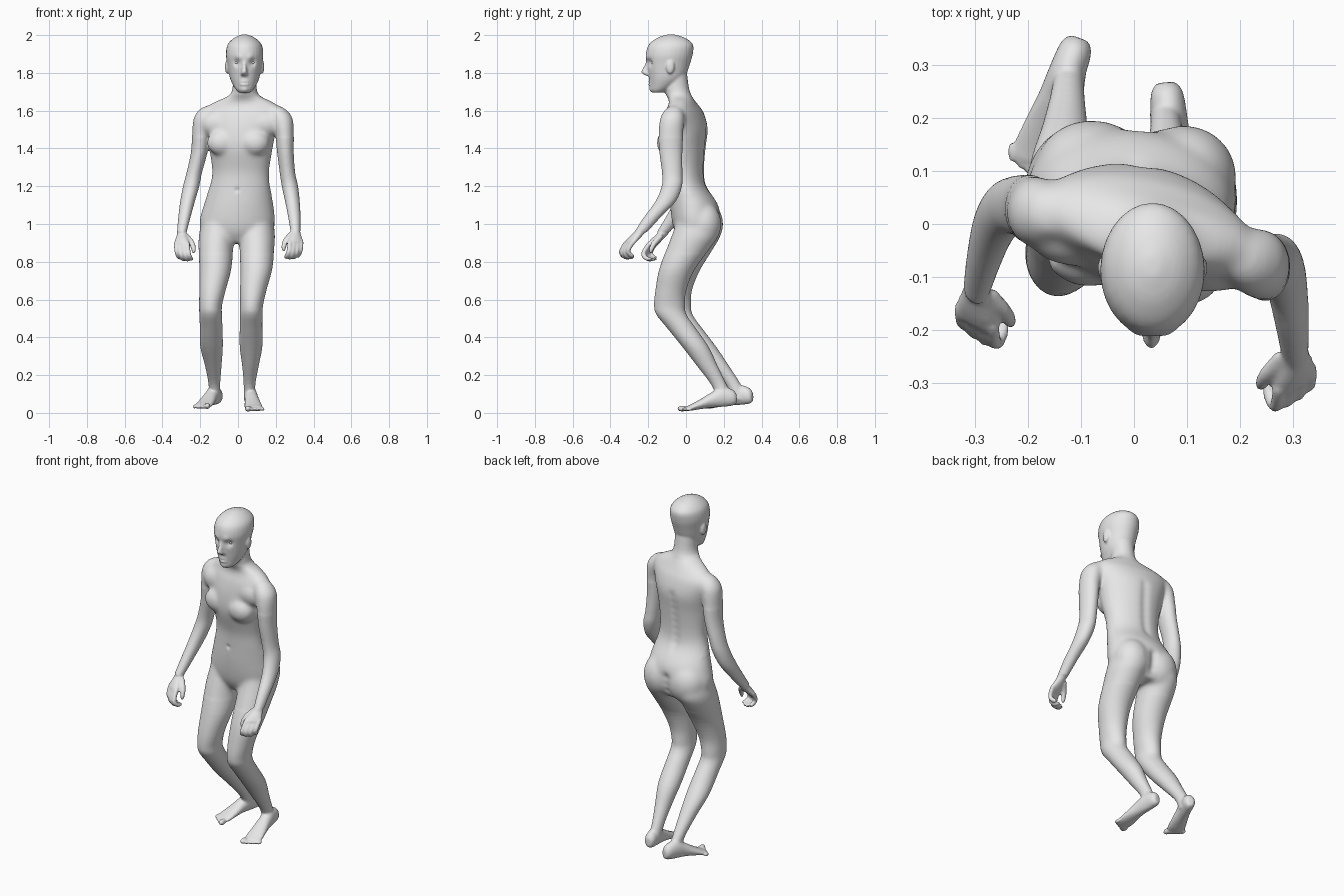
import bpy, bmesh, math
from mathutils import Vector, Matrix

cube = bpy.data.objects.get("Cube")
if cube:
    bpy.data.objects.remove(cube, do_unlink=True)

skin = bpy.data.materials.new("plain grey")
skin.use_nodes = True
skin.diffuse_color = (0.8, 0.8, 0.8, 1)
skin.node_tree.nodes["Principled BSDF"].inputs["Base Color"].default_value = skin.diffuse_color

SIDES = 28
UP = Vector((0, 0, 1))
bm = bmesh.new()


def spline(rows, steps=4):
    """Catmull-Rom interpolation of every column of a table."""
    out = []
    for i in range(len(rows) - 1):
        quad = zip(rows[max(i - 1, 0)], rows[i], rows[i + 1], rows[min(i + 2, len(rows) - 1)])
        quad = list(quad)
        for k in range(steps):
            t = k / steps
            out.append([b + (c - a) * t / 2 + (a - 2.5 * b + 2 * c - d / 2) * t * t
                        + (1.5 * b - a / 2 - 1.5 * c + d / 2) * t ** 3 for a, b, c, d in quad])
    return out + [list(rows[-1])]


def loft(rings):
    """Skin a closed tube over rings given as centre and two half axes."""
    loops = []
    for c, u, v in rings:
        angles = [math.tau * k / SIDES for k in range(SIDES)]
        loops.append([bm.verts.new(c + u * math.cos(a) + v * math.sin(a)) for a in angles])
    for low, high in zip(loops, loops[1:]):
        for k in range(SIDES):
            n = (k + 1) % SIDES
            bm.faces.new((low[k], low[n], high[n], high[k]))
    bm.faces.new(loops[0][::-1])
    bm.faces.new(loops[-1])


def level_loft(rows):
    """Loft through level rings: height, centre x, centre y, half width, half depth, yaw."""
    rings = []
    for z, x, y, w, d, yaw in spline(rows):
        c, s = math.cos(math.radians(yaw)), math.sin(math.radians(yaw))
        rings.append((Vector((x, y, z)), Vector((c * w, s * w, 0)), Vector((-s * d, c * d, 0))))
    loft(rings)


def ball(target, centre, size):
    place = Matrix.Translation(centre) @ Matrix.Diagonal((*size, 1))
    bmesh.ops.create_uvsphere(target, u_segments=20, v_segments=14, radius=1, matrix=place)


def finger(points, radii, across):
    """Tapered tube through a few joints."""
    rows = spline([(*p, r) for p, r in zip(points, radii)], 5)
    path = [Vector(r[:3]) for r in rows]
    rings = []
    for i, row in enumerate(rows):
        along = (path[min(i + 1, len(path) - 1)] - path[max(i - 1, 0)]).normalized()
        rings.append((path[i], across * row[3], along.cross(across).normalized() * row[3]))
    loft(rings)


# Torso and neck, twisted so that the left shoulder leads
level_loft([
    (.9, -.005, .055, .1, .08, -4), (.95, -.005, .058, .175, .115, -4),
    (1.01, -.005, .055, .2, .128, -5), (1.1, .003, .043, .186, .127, -6),
    (1.2, .01, .01, .161, .098, -8), (1.28, .014, 0, .153, .095, -10),
    (1.4, .015, -.012, .17, .114, -12), (1.5, .017, -.006, .19, .117, -13),
    (1.58, .022, -.008, .215, .097, -13), (1.62, .027, -.012, .198, .077, -12),
    (1.65, .03, -.02, .148, .067, -9), (1.68, .033, -.037, .083, .067, -5),
    (1.72, .035, -.05, .064, .066, 0), (1.8, .035, -.055, .062, .06, 0)])

# Upper chest, breasts and buttocks
for x, y, z, size in ((.14, -.07, 1.53, (.1, .06, .07)), (-.11, -.025, 1.53, (.09, .055, .07)),
                      (.09, -.096, 1.43, (.078, .06, .07)), (-.085, -.062, 1.43, (.078, .058, .07)),
                      (.095, .09, 1.0, (.1, .098, .12)), (-.08, .098, 1.0, (.11, .1, .12))):
    ball(bm, (x, y, z), size)

# Head
level_loft([
    (1.695, .035, -.148, .028, .03, 0), (1.71, .035, -.138, .045, .05, 0),
    (1.74, .035, -.116, .064, .075, 0), (1.78, .035, -.1, .08, .097, 0),
    (1.85, .035, -.093, .092, .115, 0), (1.9, .035, -.088, .099, .124, 0),
    (1.95, .035, -.08, .09, .117, 0), (1.985, .035, -.078, .056, .074, 0),
    (2.003, .035, -.08, .015, .02, 0)])

# Nose, lips and ears
level_loft([
    (1.785, .033, -.198, .016, .014, 0), (1.797, .033, -.206, .019, .026, 0),
    (1.81, .033, -.208, .015, .028, 0), (1.84, .034, -.2, .011, .02, 0),
    (1.875, .035, -.193, .01, .015, 0)])
for z in (1.739, 1.754):
    ball(bm, (.034, -.182, z), (.027, .018, .009))
for side in (1, -1):
    ball(bm, (.035 + side * .094, -.083, 1.832), (.01, .022, .037))

# Limbs: height, half width, half depth, left centre, right centre
ARM = [
    (1.625, .025, .025, .2, -.062, -.15, .015), (1.605, .045, .046, .212, -.067, -.162, .02),
    (1.56, .058, .065, .232, -.073, -.178, .022), (1.48, .05, .066, .246, -.08, -.193, .026),
    (1.38, .044, .061, .251, -.08, -.205, .033), (1.27, .041, .054, .262, -.073, -.232, .035),
    (1.2, .043, .054, .275, -.075, -.248, .024), (1.12, .039, .054, .288, -.108, -.267, -.008),
    (1.04, .033, .045, .298, -.175, -.283, -.06), (.96, .026, .035, .304, -.238, -.297, -.118)]
LEG = [
    (1.03, .08, .1, .1, .055, -.107, .065), (.95, .096, .124, .1, .052, -.11, .062),
    (.88, .093, .117, .1, .018, -.117, .035), (.76, .084, .094, .097, -.048, -.12, -.018),
    (.65, .07, .082, .081, -.08, -.135, -.05), (.57, .061, .082, .072, -.087, -.145, -.055),
    (.52, .06, .08, .07, -.077, -.145, -.045), (.45, .06, .076, .069, -.025, -.142, .008),
    (.35, .06, .07, .069, .05, -.14, .09), (.25, .044, .055, .066, .112, -.131, .172),
    (.15, .031, .041, .061, .174, -.125, .25), (.07, .032, .042, .062, .21, -.122, .29)]
for rows in (ARM, LEG):
    level_loft([(z, xl, yl, w, d, 0) for z, w, d, xl, yl, xr, yr in rows])
    level_loft([(z, xr, yr, w, d, 0) for z, w, d, xl, yl, xr, yr in rows])


def hand(side, wrist):
    """Loosely curled hand in a frame of reach, thumb side and palm normal."""
    def flip(v):
        return Vector((v.x * side, v.y, v.z))

    reach, thumb = Vector((0, -.7, -.71)), Vector((-.88, -.47, 0))
    palm = flip(reach.cross(thumb).normalized())
    reach, thumb = flip(reach), flip(thumb)

    def at(a, b, c):
        return wrist + reach * a + thumb * b + palm * c

    rows = [(-.02, .024, .022), (.02, .03, .021), (.06, .042, .02), (.09, .044, .016)]
    loft([(at(a, 0, 0), thumb * w, palm * t) for a, w, t in spline(rows)])
    for offset, size in ((.035, .95), (.012, 1.05), (-.012, 1), (-.035, .8)):
        joints = [(.07, 0), (.09, 0), (.095 + .045 * size, .014),
                  (.095 + .052 * size, .045), (.127, .07 * size)]
        finger([at(a, offset, c) for a, c in joints], (.012, .013, .0125, .012, .008), thumb)
    finger([at(.01, .02, .01), at(.05, .05, .022), at(.085, .056, .035), at(.105, .05, .045)],
           (.016, .015, .013, .008), palm)


hand(1, Vector((.304, -.24, .96)))
hand(-1, Vector((-.297, -.122, .95)))


def foot(heel, tip):
    """Foot lofted from heel to ball, with five toes; the big toe is inside."""
    run = tip - heel
    inner = Vector((run.y, -run.x, 0)).normalized()
    if inner.x * heel.x > 0:
        inner = -inner
    rows = [(0, .018, .05, .008), (.07, .031, .085, 0), (.25, .035, .105, 0), (.42, .037, .083, .003),
            (.62, .044, .054, .002), (.78, .049, .035, 0), (.87, .046, .024, .002)]
    loft([(heel + run * t + UP * (lift + h / 2), inner * w, UP * (h / 2))
          for t, w, h, lift in spline(rows)])
    for i in range(5):
        r = .016 if i == 0 else .0115 - i * .0004
        spot = heel + run * (.93 - .022 * i) + inner * (.036 - .0205 * i) + UP * r
        ball(bm, spot, (r, .028 - i * .002, r))


foot(Vector((.06, .268, .041)), Vector((.09, -.037, .004)))
foot(Vector((-.103, .352, .05)), Vector((-.203, .078, .018)))

# Fuse the parts into one skin
bmesh.ops.recalc_face_normals(bm, faces=bm.faces[:])
mesh = bpy.data.meshes.new("body")
bm.to_mesh(mesh)
bm.free()
body = bpy.data.objects.new("body", mesh)
bpy.context.collection.objects.link(body)
mesh.materials.append(skin)
bpy.context.view_layer.objects.active = body
body.select_set(True)
fuse = body.modifiers.new("fuse", 'REMESH')
fuse.mode, fuse.voxel_size, fuse.use_smooth_shade = 'VOXEL', .006, True
bpy.ops.object.modifier_apply(modifier="fuse")


def on_trunk(p):
    """Trunk, hips and shoulders, without the hanging arms."""
    reach = .22 if p.z < 1.15 else .16
    return .84 < p.z < 1.68 and (p.z > 1.46 or abs(p.x - .01) < reach)


# Soften the seams, most of all where the limbs meet the trunk
trunk = body.vertex_groups.new(name="trunk")
trunk.add([v.index for v in body.data.vertices if on_trunk(v.co)], 1, 'REPLACE')
for name, group, count in (("blend", "trunk", 55), ("relax", "", 5)):
    soften = body.modifiers.new(name, 'SMOOTH')
    soften.factor, soften.iterations, soften.vertex_group = .5, count, group
    bpy.ops.object.modifier_apply(modifier=name)


def push(centre, radius, move):
    """Soft sculpting stroke."""
    centre, move = Vector(centre), Vector(move)
    for v in body.data.vertices:
        gap = (v.co - centre).length_squared / radius ** 2
        if gap < 6:
            v.co += move * math.exp(-gap)


# Eye sockets, brows, mouth, chin, navel, spine and cleft
for side in (1, -1):
    push((.035 + side * .039, -.192, 1.855), .02, (0, .015, 0))
    push((.035 + side * .03, -.2, 1.882), .018, (0, -.005, 0))
    push((.034 + side * .01, -.2, 1.7465), .008, (0, .004, 0))
push((.034, -.19, 1.71), .02, (0, -.006, 0))
push((-.005, -.09, 1.18), .012, (0, .008, 0))
for i in range(9):
    push((-.002 + i * .002, .1, 1.17 + i * .04), .025, (0, -.007, 0))
for z in (.91, .95, .99, 1.03):
    push((.008, .175, z), .025, (0, -.014, 0))

# Eyes
eye_mesh = bpy.data.meshes.new("eyes")
eye_bm = bmesh.new()
for side in (1, -1):
    ball(eye_bm, (.035 + side * .038, -.169, 1.855), (.018, .016, .012))
eye_bm.to_mesh(eye_mesh)
eye_bm.free()
eye_mesh.materials.append(skin)
eye_mesh.shade_smooth()
eyes = bpy.data.objects.new("eyes", eye_mesh)
bpy.context.collection.objects.link(eyes)
